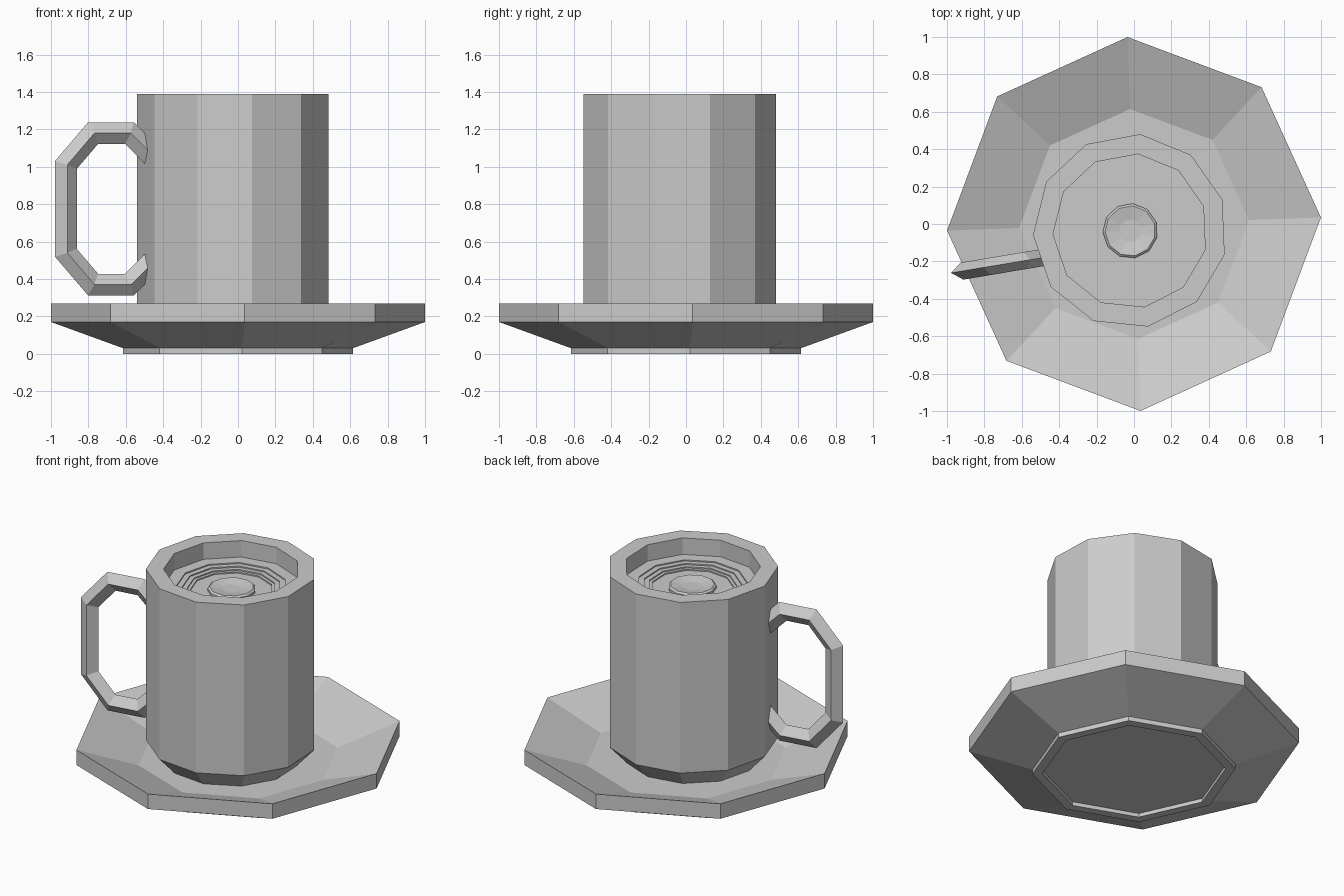
import bpy
import bmesh
from math import cos, sin, radians, tau
from mathutils import Vector

cube = bpy.data.objects.get("Cube")
if cube:
    bpy.data.objects.remove(cube, do_unlink=True)

GREY = (0.6, 0.6, 0.6, 1)
grey = bpy.data.materials.new("plain_grey")
grey.use_nodes = True
grey.diffuse_color = GREY
grey.node_tree.nodes["Principled BSDF"].inputs["Base Color"].default_value = GREY


def finish(name, bm):
    """Turn a bmesh into a flat shaded grey object."""
    bmesh.ops.recalc_face_normals(bm, faces=bm.faces)
    mesh = bpy.data.meshes.new(name)
    bm.to_mesh(mesh)
    bm.free()
    mesh.materials.append(grey)
    obj = bpy.data.objects.new(name, mesh)
    bpy.context.collection.objects.link(obj)
    return obj


def bridge(bm, a, b):
    for i in range(len(a)):
        j = (i + 1) % len(a)
        bm.faces.new((a[i], a[j], b[j], b[i]))


def lathe(name, profile, sides, turn, centre=(0, 0)):
    """Spin (radius, height) points around z and cap both ends."""
    bm = bmesh.new()
    rings = []
    for r, z in profile:
        angles = [radians(turn) + tau * i / sides for i in range(sides)]
        rings.append([bm.verts.new((centre[0] + r * cos(a), centre[1] + r * sin(a), z))
                      for a in angles])
    for a, b in zip(rings, rings[1:]):
        bridge(bm, a, b)
    bm.faces.new(rings[0])
    bm.faces.new(rings[-1])
    return finish(name, bm)


# Eight-sided saucer with a sunken floor and a hollow foot ring
lathe("saucer", [(0.615, 0.13), (1, 0.27), (1, 0.17), (0.615, 0.03),
                 (0.615, 0), (0.555, 0), (0.555, 0.025)], 8, 2)

# Eleven-sided cup: tapered base, straight wall, thick rim
SIDES, TURN, CENTRE = 11, -79.5, (-0.02, -0.037)
LIQUID = 1.28
lathe("cup", [(0.41, 0.13), (0.52, 0.25), (0.52, 1.39), (0.413, 1.39),
              (0.413, LIQUID - 0.06)], SIDES, TURN, CENTRE)

# Drink: terraces stepping down to a raised dish in the middle
steps = [(0.413, LIQUID - 0.05), (0.413, LIQUID)]
z = LIQUID
for r in (0.335, 0.30, 0.27, 0.25):
    steps += [(r, z), (r, z - 0.008)]
    z -= 0.008
steps += [(0.147, z), (0.147, z + 0.015), (0.135, z + 0.025), (0.06, z + 0.012)]
lathe("drink", steps, SIDES, TURN, CENTRE)

# Handle: diamond section swept along an angular C, mirrored top to bottom
MID = 0.775
half = [(-0.42, 1.02), (-0.58, 1.18), (-0.775, 1.18), (-0.92, 1.01)]
path = [Vector(p) for p in half + [(x, 2 * MID - h) for x, h in reversed(half)]]
side = Vector((0.165, -0.986, 0)) * 0.046


def place(p):
    return Vector((p.x, -0.18 + (p.x + 0.49) * 0.167, p.y))


bm = bmesh.new()
rings = []
for i, p in enumerate(path):
    before = (p - path[i - 1]).normalized() if i else None
    after = (path[i + 1] - p).normalized() if i < len(path) - 1 else None
    before, after = before or after, after or before
    n1, n2 = (Vector((d.y, -d.x)) for d in (before, after))
    out = (n1 + n2) / (1 + n1.dot(n2)) * 0.058
    c = place(p)
    rings.append([bm.verts.new(v) for v in
                  (place(p + out), c + side, place(p - out), c - side)])
for a, b in zip(rings, rings[1:]):
    bridge(bm, a, b)
bm.faces.new(rings[0])
bm.faces.new(rings[-1])
finish("handle", bm)
